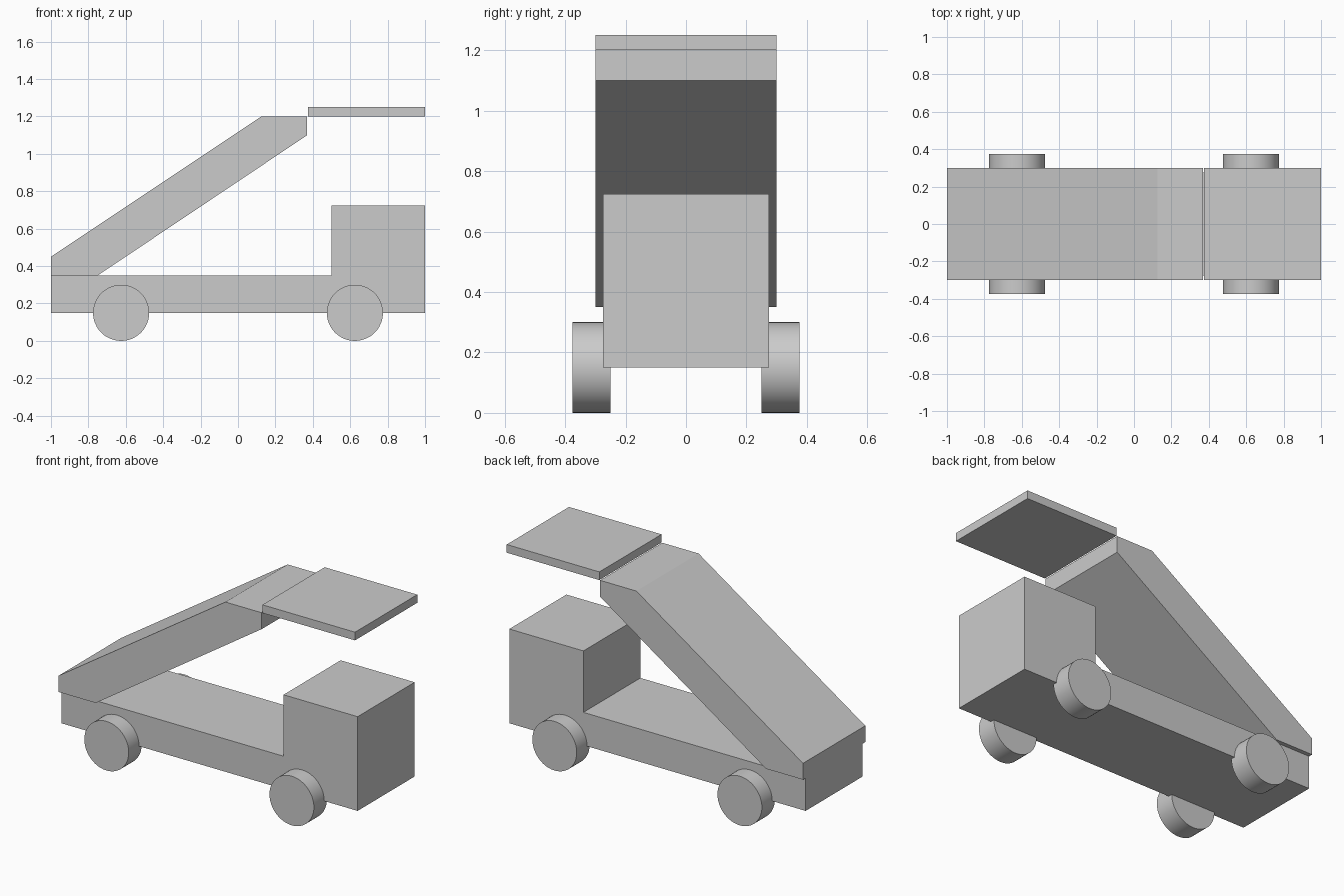
import bpy
import bmesh
from math import radians

cube = bpy.data.objects.get("Cube")
if cube:
    bpy.data.objects.remove(cube, do_unlink=True)

# Single grey paint
grey = bpy.data.materials.new("plain_grey")
grey.use_nodes = True
colour = (0.6, 0.6, 0.6, 1)
grey.diffuse_color = colour
grey.node_tree.nodes["Principled BSDF"].inputs["Base Color"].default_value = colour


def extrude_profile(name, profile, width):
    """Extrude an x-z side outline across y, centred on y = 0."""
    bm = bmesh.new()
    face = bm.faces.new([bm.verts.new((x, -width / 2, z)) for x, z in profile])
    result = bmesh.ops.extrude_face_region(bm, geom=[face])
    moved = [g for g in result["geom"] if isinstance(g, bmesh.types.BMVert)]
    bmesh.ops.translate(bm, verts=moved, vec=(0, width, 0))
    bmesh.ops.recalc_face_normals(bm, faces=bm.faces)
    mesh = bpy.data.meshes.new(name)
    bm.to_mesh(mesh)
    bm.free()
    mesh.materials.append(grey)
    obj = bpy.data.objects.new(name, mesh)
    bpy.context.collection.objects.link(obj)
    return obj


def add_wheel(name, x, y):
    bpy.ops.mesh.primitive_cylinder_add(
        vertices=48, radius=0.15, depth=0.125,
        location=(x, y, 0.15), rotation=(radians(90), 0, 0))
    wheel = bpy.context.object
    wheel.name = name
    wheel.data.materials.append(grey)
    bpy.ops.object.shade_smooth_by_angle(angle=radians(30))


# Truck bed and cab in one L-shaped body
extrude_profile("truck_body", [
    (-1, 0.15), (1, 0.15), (1, 0.725), (0.5, 0.725), (0.5, 0.35), (-1, 0.35)], 0.55)

# Sloping boarding ramp
extrude_profile("ramp", [
    (-1, 0.35), (-0.75, 0.35), (0.37, 1.1), (0.37, 1.2), (0.125, 1.2), (-1, 0.45)], 0.6)

# Landing platform above the cab
extrude_profile("platform", [(0.375, 1.2), (1, 1.2), (1, 1.25), (0.375, 1.25)], 0.6)

# Four wheels
for end, x in (("cab", 0.625), ("tail", -0.625)):
    for side, y in (("near", -0.3125), ("far", 0.3125)):
        add_wheel(f"{end}_{side}_wheel", x, y)
